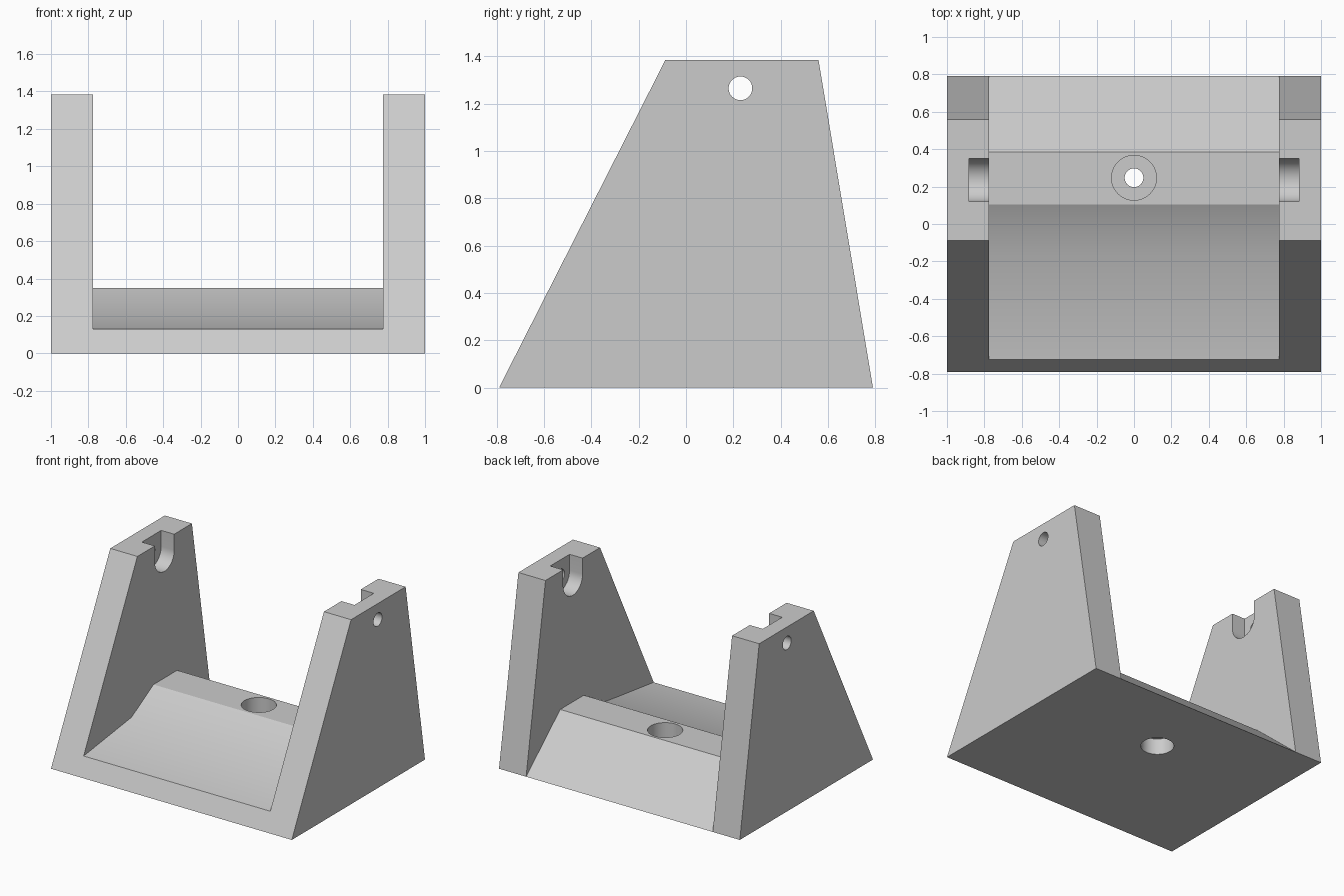
import bpy
import bmesh
from math import cos, sin, pi, radians
from mathutils import Matrix

cube = bpy.data.objects.get("Cube")
if cube:
    bpy.data.objects.remove(cube, do_unlink=True)

grey = bpy.data.materials.new("light_grey")
grey.use_nodes = True
colour = (0.6, 0.6, 0.6, 1)
grey.diffuse_color = colour
grey.node_tree.nodes["Principled BSDF"].inputs["Base Color"].default_value = colour

INNER, OUTER = 0.775, 1.0
AXLE_Y, AXLE_Z, AXLE_R = 0.235, 1.265, 0.115
BOLT_Y = 0.247


def add_object(name, bm):
    bmesh.ops.recalc_face_normals(bm, faces=bm.faces)
    mesh = bpy.data.meshes.new(name)
    bm.to_mesh(mesh)
    bm.free()
    mesh.materials.append(grey)
    obj = bpy.data.objects.new(name, mesh)
    bpy.context.collection.objects.link(obj)
    return obj


def extrude_x(name, profile, x0, x1):
    """Extrude a (y, z) outline along x."""
    bm = bmesh.new()
    face = bm.faces.new([bm.verts.new((x0, y, z)) for y, z in profile])
    new = bmesh.ops.extrude_face_region(bm, geom=[face])["geom"]
    verts = [v for v in new if isinstance(v, bmesh.types.BMVert)]
    bmesh.ops.translate(bm, verts=verts, vec=(x1 - x0, 0, 0))
    return add_object(name, bm)


def upright_cylinder(name, radius, z0, z1):
    bm = bmesh.new()
    bmesh.ops.create_cone(bm, cap_ends=True, segments=48, radius1=radius,
                          radius2=radius, depth=z1 - z0,
                          matrix=Matrix.Translation((0, BOLT_Y, (z0 + z1) / 2)))
    return add_object(name, bm)


def arc(y, z, radius, start, end, steps):
    angles = [start + (end - start) * i / steps for i in range(steps + 1)]
    return [(y + radius * cos(a), z + radius * sin(a)) for a in angles]


def activate(obj):
    bpy.ops.object.select_all(action='DESELECT')
    obj.select_set(True)
    bpy.context.view_layer.objects.active = obj


def cut(obj, cutters):
    activate(obj)
    for cutter in cutters:
        cutter.hide_render = True
        mod = obj.modifiers.new("cut", 'BOOLEAN')
        mod.operation = 'DIFFERENCE'
        mod.solver = 'EXACT'
        mod.object = cutter
        bpy.ops.object.modifier_apply(modifier=mod.name)
        bpy.data.objects.remove(cutter, do_unlink=True)
    bpy.ops.object.shade_smooth_by_angle(angle=radians(25))


# Base: shallow front ramp, flat ridge and sloping back
base_profile = [(-0.79, 0), (0.79, 0), (0.385, 0.35), (0.105, 0.35),
                (-0.156, 0.204), (-0.724, 0.13)]
base = extrude_x("base", base_profile, -INNER, INNER)

# Bolt hole, countersunk from both ends
cut(base, [upright_cylinder("bolt_hole_cutter", 0.05, -0.1, 0.5),
           upright_cylinder("top_bore_cutter", 0.12, 0.18, 0.5),
           upright_cylinder("bottom_bore_cutter", 0.113, -0.1, 0.12)])

# Side plates, each with an open axle slot inside and a small pin hole
plate_profile = [(-0.79, 0), (0.79, 0), (0.56, 1.385), (-0.087, 1.385)]
slot_profile = arc(AXLE_Y, AXLE_Z, AXLE_R, pi, 2 * pi, 20)
slot_profile += [(AXLE_Y + AXLE_R, 1.5), (AXLE_Y - AXLE_R, 1.5)]
hole_profile = arc(0.23, AXLE_Z, 0.05, 0, 2 * pi, 32)[:-1]
for side, s in (("left", 1), ("right", -1)):
    plate = extrude_x(side + "_plate", plate_profile, s * INNER, s * OUTER)
    cut(plate, [extrude_x("slot_cutter", slot_profile, s * 0.7, s * 0.883),
                extrude_x("pin_hole_cutter", hole_profile, s * 0.7, s * 1.1)])
